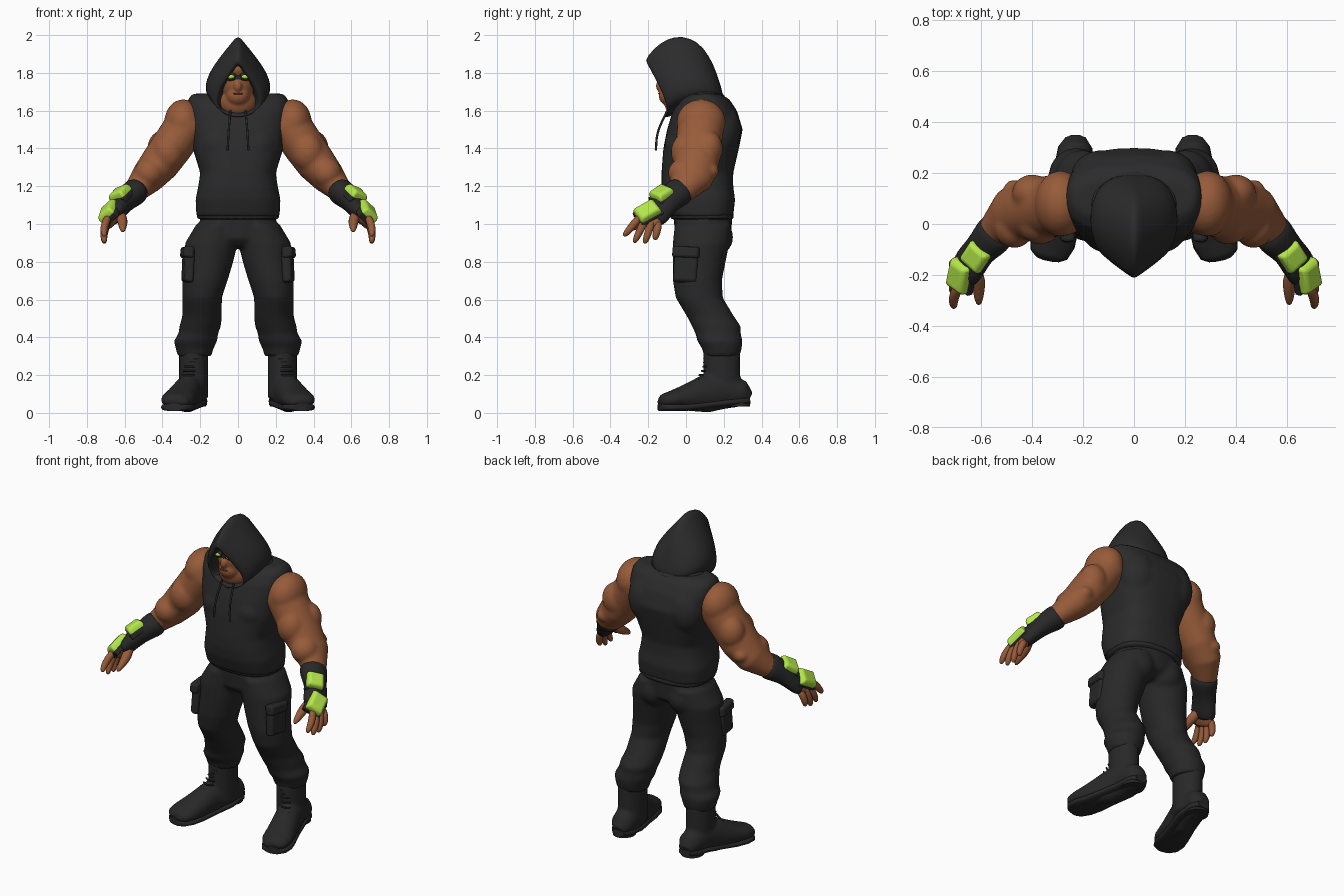
import bpy, bmesh, math
from mathutils import Vector, Matrix

cube = bpy.data.objects.get("Cube")
if cube:
    bpy.data.objects.remove(cube, do_unlink=True)


def material(name, red, green, blue):
    mat = bpy.data.materials.new(name)
    mat.use_nodes = True
    mat.diffuse_color = (red, green, blue, 1)
    shader = next(node for node in mat.node_tree.nodes if node.type == 'BSDF_PRINCIPLED')
    shader.inputs["Base Color"].default_value = mat.diffuse_color
    shader.inputs["Roughness"].default_value = .8
    return mat


SKIN = material("brown skin", .31, .105, .042)
LIP = material("dark skin", .17, .055, .024)
CLOTH = material("charcoal hoodie", .024, .024, .025)
PANTS = material("black trousers", .021, .021, .022)
LEATHER = material("black leather", .021, .021, .022)
LIME = material("lime green", .47, .82, .07)
X, Y = Vector((1, 0, 0)), Vector((0, 1, 0))
SIDES = (("left", 1), ("right", -1))


def bridge(bm, rings):
    """Skin a list of point rings and cap both ends."""
    loops = [[bm.verts.new(point) for point in ring] for ring in rings]
    for lower, upper in zip(loops, loops[1:]):
        for i in range(len(lower)):
            bm.faces.new((lower[i - 1], lower[i], upper[i], upper[i - 1]))
    bm.faces.new(loops[0])
    bm.faces.new(loops[-1])


def loft(bm, rows, side=1, ref=None, count=28, power=2):
    """Rows of x, y, z, radius, radius; level rings, or square to the path if ref is set."""
    centres = [Vector(row[:3]) for row in rows]
    last = len(rows) - 1
    rings = []
    for i, (centre, row) in enumerate(zip(centres, rows)):
        u, v = X, Y
        if ref:
            along = (centres[min(i + 1, last)] - centres[max(i - 1, 0)]).normalized()
            u = (ref - along * ref.dot(along)).normalized()
            v = along.cross(u)
        ring = []
        for k in range(count):
            angle = math.tau * k / count
            c, d = math.cos(angle), math.sin(angle)
            point = centre + u * row[3] * math.copysign(abs(c) ** (2 / power), c) \
                + v * row[4] * math.copysign(abs(d) ** (2 / power), d)
            ring.append((point.x * side, point.y, point.z))
        rings.append(ring)
    bridge(bm, rings)


def column(bm, rows, power=2):
    """Level loft on the centre line; rows of y, z, radius, radius."""
    loft(bm, [(0, *row) for row in rows], count=40, power=power)


def ball(bm, centre, radii, side=1):
    place = Matrix.Translation((centre[0] * side, *centre[1:])) @ Matrix.Diagonal((*radii, 1))
    bmesh.ops.create_uvsphere(bm, u_segments=24, v_segments=16, radius=1, matrix=place)


def box(bm, centre, along, normal, size, side=1, taper=.8):
    """Tapered block: size is length, width, thickness."""
    w = Vector(normal).normalized()
    u = Vector(along)
    u = (u - w * u.dot(w)).normalized()
    v = w.cross(u)
    rings = []
    for height, scale in ((-.5, 1), (.1, 1), (.5, taper)):
        ring = []
        for a, b in ((.5, .5), (-.5, .5), (-.5, -.5), (.5, -.5)):
            point = Vector(centre) + w * height * size[2] + (u * a * size[0] + v * b * size[1]) * scale
            ring.append((point.x * side, point.y, point.z))
        rings.append(ring)
    bridge(bm, rings)


def finish(name, bm, mat, remesh=0, sub=0, bevel=0):
    bmesh.ops.recalc_face_normals(bm, faces=bm.faces)
    mesh = bpy.data.meshes.new(name)
    bm.to_mesh(mesh)
    bm.free()
    mesh.materials.append(mat)
    mesh.shade_smooth()
    if not (remesh or sub):
        mesh.set_sharp_from_angle(angle=.8)
    part = bpy.data.objects.new(name, mesh)
    bpy.context.collection.objects.link(part)
    if remesh:
        fuse = part.modifiers.new("fuse", 'REMESH')
        fuse.mode, fuse.voxel_size, fuse.use_smooth_shade = 'VOXEL', remesh, True
        soften = part.modifiers.new("soften", 'SMOOTH')
        soften.factor, soften.iterations = .5, 5
    if sub:
        part.modifiers.new("round", 'SUBSURF').levels = sub
    if bevel:
        edge = part.modifiers.new("bevel", 'BEVEL')
        edge.width, edge.segments = bevel, 3


def wire(name, paths, radius, mat):
    curve = bpy.data.curves.new(name, 'CURVE')
    curve.dimensions, curve.bevel_depth, curve.bevel_resolution = '3D', radius, 2
    curve.use_fill_caps = True
    for path in paths:
        spline = curve.splines.new('BEZIER')
        spline.bezier_points.add(len(path) - 1)
        for knot, point in zip(spline.bezier_points, path):
            knot.co = point
            knot.handle_left_type = knot.handle_right_type = 'AUTO'
    curve.materials.append(mat)
    bpy.context.collection.objects.link(bpy.data.objects.new(name, curve))


# Sleeveless hoodie body with chest and back masses, then the ribbed hem
body, hem, collar = bmesh.new(), bmesh.new(), bmesh.new()
column(body, [(.08, 1.04, .22, .17), (.07, 1.13, .225, .19), (.06, 1.2, .21, .19), (.06, 1.27, .2, .19),
              (.08, 1.4, .24, .2), (.1, 1.5, .26, .2), (.1, 1.6, .27, .17), (.1, 1.66, .265, .13),
              (.1, 1.69, .24, .08)], power=2.7)
for name, side in SIDES:
    ball(body, (.1, -.015, 1.42), (.11, .1, .1), side)
    ball(body, (.13, .18, 1.5), (.12, .11, .15), side)
finish("hoodie_body", body, CLOTH, remesh=.012)
column(hem, [(.085, 1.02, .21, .16), (.085, 1.03, .22, .17), (.085, 1.08, .22, .17)], power=2.6)
finish("hoodie_hem", hem, CLOTH, sub=1)

# Pointed hood: nested egg rings from inside the opening to the back
# (top y z, bottom y z, half width, sideways bow)
rings = []
for top_y, top_z, low_y, low_z, width, bow in (
        (-.07, 1.85, -.02, 1.6, .09, .03), (-.2, 1.85, -.1, 1.56, .1, .03), (-.23, 1.87, -.12, 1.57, .12, .03),
        (-.18, 1.94, -.1, 1.59, .15, .03), (-.1, 2, -.03, 1.61, .17, .02), (-.02, 2.01, .06, 1.62, .175, .01),
        (.06, 1.98, .14, 1.63, .155, 0), (.12, 1.9, .19, 1.65, .11, 0), (.16, 1.81, .2, 1.68, .05, 0)):
    ring = []
    for k in range(32):
        angle = math.tau * k / 32
        drop = math.sin(angle / 2) ** .94
        ring.append((width * math.sin(angle), top_y + (low_y - top_y) * drop + bow * abs(math.sin(angle)),
                     top_z + (low_z - top_z) * drop))
    rings.append(ring)
hood = bmesh.new()
bridge(hood, rings)
finish("hood", hood, CLOTH, sub=1)

# Gathered cloth at the shoulders, and drawstrings
column(collar, [(.08, 1.6, .15, .12), (.08, 1.64, .18, .13), (.08, 1.68, .18, .13), (.07, 1.72, .15, .1)])
finish("hood_collar", collar, CLOTH, sub=1)
wire("drawstrings", [[(side * .04, -.1, 1.6), (side * .05, -.15, 1.48), (side * .055, -.16, 1.39)]
                     for name, side in SIDES], .006, LEATHER)

# Head, brow, jaw, nose and neck fused
head, mouth, band, lenses = (bmesh.new() for part in range(4))
ball(head, (0, -.04, 1.75), (.09, .1, .12))
ball(head, (0, -.075, 1.82), (.06, .075, .05))
ball(head, (0, -.075, 1.68), (.065, .07, .06))
ball(head, (0, -.14, 1.73), (.02, .02, .03))
ball(head, (0, -.025, 1.645), (.1, .09, .09))
finish("head", head, SKIN, remesh=.007)
ball(mouth, (0, -.14, 1.69), (.026, .007, .005))
finish("mouth", mouth, LIP)

# Goggles
column(band, [(-.04, z, .09, .106) for z in (1.765, 1.79)])
for name, side in SIDES:
    ball(band, (.04, -.134, 1.78), (.036, .018, .022), side)
    ball(lenses, (.04, -.145, 1.78), (.021, .01, .011), side)
finish("goggle_frame", band, LEATHER)
finish("goggle_lenses", lenses, LIME)

# Trousers: hips and both legs fused
trousers = bmesh.new()
column(trousers, [(.08, .88, .12, .1), (.09, .92, .2, .15), (.09, 1.06, .2, .155)])
for name, side in SIDES:
    loft(trousers, [(.11, .09, 1, .11, .15), (.14, .08, .9, .14, .15), (.155, .07, .8, .13, .14),
                    (.175, .06, .7, .12, .13), (.19, .07, .61, .105, .125), (.19, .13, .51, .105, .125),
                    (.2, .16, .46, .11, .13), (.21, .17, .42, .105, .12), (.225, .18, .38, .115, .12),
                    (.23, .19, .34, .1, .105), (.23, .19, .3, .09, .095)], side)
    ball(trousers, (.1, .15, .93), (.1, .1, .1), side)
finish("trousers", trousers, PANTS, remesh=.012)

for name, side in SIDES:
    # Cargo pocket with flap
    pocket = bmesh.new()
    box(pocket, (.265, 0, .78), (-.08, .06, 1), (1, -.15, .05), (.18, .13, .05), side, .9)
    box(pocket, (.27, 0, .85), (-.08, .06, 1), (1, -.15, .1), (.06, .145, .055), side, .9)
    finish(name + "_cargo_pocket", pocket, PANTS, bevel=.012)

    # Boot: shaft and foot fused, with a sole that follows the foot
    boot, sole = bmesh.new(), bmesh.new()
    foot = [(.23, .34, .08, .04, .03), (.23, .3, .1, .068, .07), (.24, .2, .12, .078, .1),
            (.27, .1, .1, .078, .1), (.3, 0, .08, .085, .07), (.32, -.07, .07, .09, .05),
            (.335, -.12, .06, .075, .04), (.34, -.14, .05, .045, .02)]
    loft(boot, [(.235, .19, z, .077, .098) for z in (.08, .2, .33)], side)
    loft(boot, foot, side, X)
    loft(sole, [(x, y, .03 + max(y, 0) / 9, width, .02) for x, y, z, width, height in foot], side, X, power=3)
    loft(sole, [(.235, .27, z, .065, .07) for z in (.035, .07)], side)
    finish(name + "_boot", boot, LEATHER, remesh=.01)
    finish(name + "_boot_sole", sole, LEATHER)

    # Laces stepping down the shaft and instep
    laces = []
    for step in range(7):
        f = step / 6
        x, y, z = .23 + .05 * f, .096 - .07 * f ** 2.5, .29 - .135 * f
        laces.append([(side * (x + dx), y + abs(dx) / 2, z) for dx in (-.035, 0, .035)])
    wire(name + "_boot_laces", laces, .005, LEATHER)

    # Muscular arm
    arm = bmesh.new()
    loft(arm, [(.18, .09, 1.56, .08, .09), (.27, .08, 1.53, .125, .115), (.35, .065, 1.41, .12, .11),
               (.415, .055, 1.32, .12, .105), (.48, .035, 1.245, .11, .09), (.54, -.02, 1.18, .075, .065),
               (.6, -.09, 1.13, .05, .045)], side, Y)
    ball(arm, (.29, .08, 1.54), (.1, .13, .12), side)
    ball(arm, (.37, 0, 1.38), (.085, .08, .1), side)
    ball(arm, (.4, .12, 1.4), (.08, .075, .095), side)
    ball(arm, (.47, -.01, 1.27), (.08, .085, .08), side)
    ball(arm, (.47, .13, 1.28), (.045, .045, .04), side)
    finish(name + "_arm", arm, SKIN, remesh=.011)

    # Hand: palm, four fingers fanned from the knuckles, and thumb
    hand = bmesh.new()
    loft(hand, [(.62, -.12, 1.1, .05, .03), (.655, -.17, 1.05, .07, .04), (.68, -.2, 1.01, .07, .03),
                (.69, -.21, .99, .05, .02)], side, Y)
    for i, tip_z in enumerate((.935, .9, .895, .915)):
        knuckle = Vector((.695, -.255 + .036 * i, 1.025 - .01 * i))
        tip = Vector((.706, -.33 + .055 * i, tip_z))
        loft(hand, [(*(knuckle.lerp(tip, f) + X * .04 * f * (1 - f)), r, r)
                    for f, r in ((-.2, .015), (0, .022), (.5, .021), (.85, .017), (1, .008))], side, Y, 12)
    loft(hand, [(.63, -.17, 1.06, .03, .03), (.61, -.22, 1.02, .03, .03), (.61, -.28, .985, .022, .022),
                (.61, -.32, .96, .01, .01)], side, X, 12)
    finish(name + "_hand", hand, SKIN, sub=1)

    # Fingerless glove with flared cuff
    glove = bmesh.new()
    loft(glove, [(.53, -.015, 1.185, .06, .055), (.54, -.03, 1.175, .085, .075), (.575, -.07, 1.145, .077, .066),
                 (.605, -.1, 1.115, .066, .056), (.64, -.15, 1.07, .08, .05), (.66, -.18, 1.04, .08, .046),
                 (.67, -.19, 1.03, .064, .034)], side, Y)
    finish(name + "_glove", glove, LEATHER, sub=1)

    # Bright guard plates on dark backing pads
    pads, plates = bmesh.new(), bmesh.new()
    for centre, along, normal, length in (((.625, -.13, 1.165), (.35, -.65, -.6), (.5, -.2, .8), .1),
                                          ((.69, -.205, 1.07), (.2, -.85, -.45), (.7, -.2, .6), .125)):
        box(plates, centre, along, normal, (length, .1, .05), side)
        under = Vector(centre) - Vector(normal).normalized() * .03
        box(pads, under, along, normal, (length + .01, .11, .03), side, 1)
    finish(name + "_guard_plates", plates, LIME, bevel=.014)
    finish(name + "_guard_pads", pads, LEATHER, bevel=.006)
